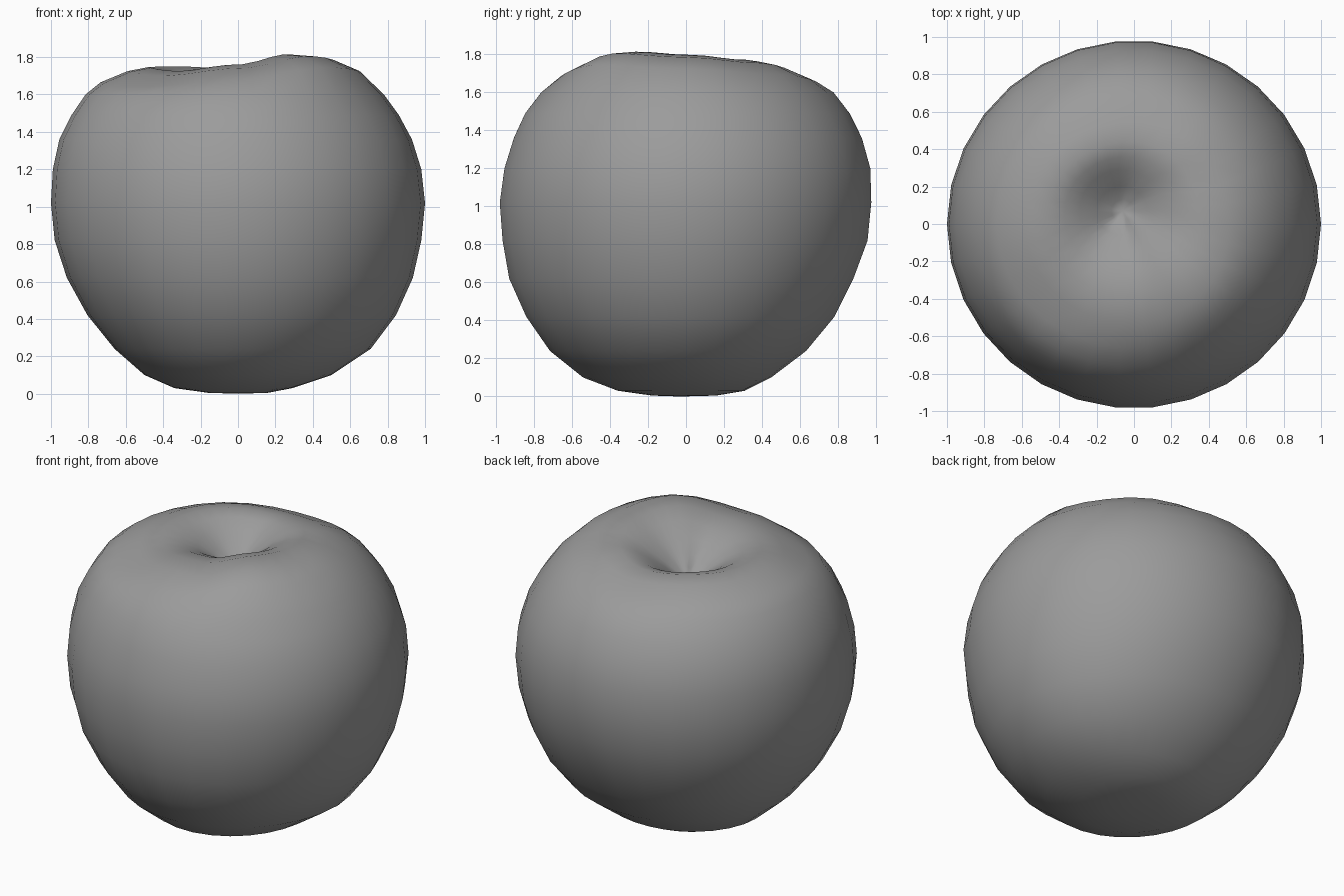
import bpy, bmesh, math

if "Cube" in bpy.data.objects:
    bpy.data.objects.remove(bpy.data.objects["Cube"])

SEG = 30
# Crown height every 45 degrees, counter-clockwise from +x
RIM = [1.805, 1.775, 1.735, 1.75, 1.745, 1.72, 1.76, 1.825]


def rim_height(a):
    t = (a / (math.pi / 4)) % 8
    i = int(t)
    f = (1 - math.cos((t - i) * math.pi)) / 2
    return RIM[i] * (1 - f) + RIM[(i + 1) % 8] * f


def blend(vals, a):
    # radii given for +x, +y, -x, -y
    c, s = math.cos(a), math.sin(a)
    return vals[0 if c > 0 else 2] * c * c + vals[1 if s > 0 else 3] * s * s


# Skin: height and the four radii
BODY = [
    (0.005, (.16, .16, .16, .18)), (0.03, (.29, .31, .34, .36)),
    (0.10, (.50, .45, .50, .545)), (0.24, (.71, .635, .66, .72)),
    (0.42, (.845, .785, .805, .845)), (0.62, (.935, .885, .915, .935)),
    (0.82, (.98, .96, .98, .97)), (1.02, (1.0, .98, 1.0, .985)),
    (1.20, (.98, .975, .99, .96)), (1.36, (.93, .93, .955, .91)),
    (1.49, (.86, .865, .89, .85)), (1.60, (.78, .78, .815, .765)),
]
# Crown and stalk hollow: drop below the crown, radii, shift to hollow centre
CROWN = [
    (0.08, (.65, .69, .735, .665), 0), (0.02, (.51, .55, .59, .53), 0),
    (0.0, (.37, .42, .46, .40), .3), (0.025, (.29, .31, .33, .30), .7),
    (0.07, (.21, .22, .23, .22), 1), (0.13, (.13, .13, .14, .13), 1),
    (0.185, (.06, .06, .06, .06), 1),
]
HOLLOW = (-0.06, 0.07, 1.55)

bm = bmesh.new()
angles = [2 * math.pi * i / SEG for i in range(SEG)]
rings = []
for z, radii in BODY:
    rings.append([bm.verts.new((blend(radii, a) * math.cos(a),
                                blend(radii, a) * math.sin(a), z)) for a in angles])
for drop, radii, k in CROWN:
    ring = []
    for a in angles:
        r = blend(radii, a)
        # the uneven crown evens out towards the hollow
        z = rim_height(a) * (1 - k * 0.5) + 1.755 * k * 0.5 - drop
        ring.append(bm.verts.new((r * math.cos(a) + k * HOLLOW[0],
                                  r * math.sin(a) + k * HOLLOW[1], z)))
    rings.append(ring)

for lo, hi in zip(rings, rings[1:]):
    for i in range(SEG):
        j = (i + 1) % SEG
        bm.faces.new((lo[i], lo[j], hi[j], hi[i]))
base = bm.verts.new((0, -0.03, 0))
pit = bm.verts.new(HOLLOW)
for i in range(SEG):
    j = (i + 1) % SEG
    bm.faces.new((base, rings[0][j], rings[0][i]))
    bm.faces.new((pit, rings[-1][i], rings[-1][j]))
bmesh.ops.recalc_face_normals(bm, faces=bm.faces)
for f in bm.faces:
    f.smooth = True

mesh = bpy.data.meshes.new("apple")
bm.to_mesh(mesh)
bm.free()
apple = bpy.data.objects.new("apple", mesh)
bpy.context.collection.objects.link(apple)

# Darker grey skin
skin = bpy.data.materials.new("skin")
skin.diffuse_color = (0.33, 0.33, 0.33, 1)
skin.use_nodes = True
skin.node_tree.nodes["Principled BSDF"].inputs["Base Color"].default_value = skin.diffuse_color
mesh.materials.append(skin)
